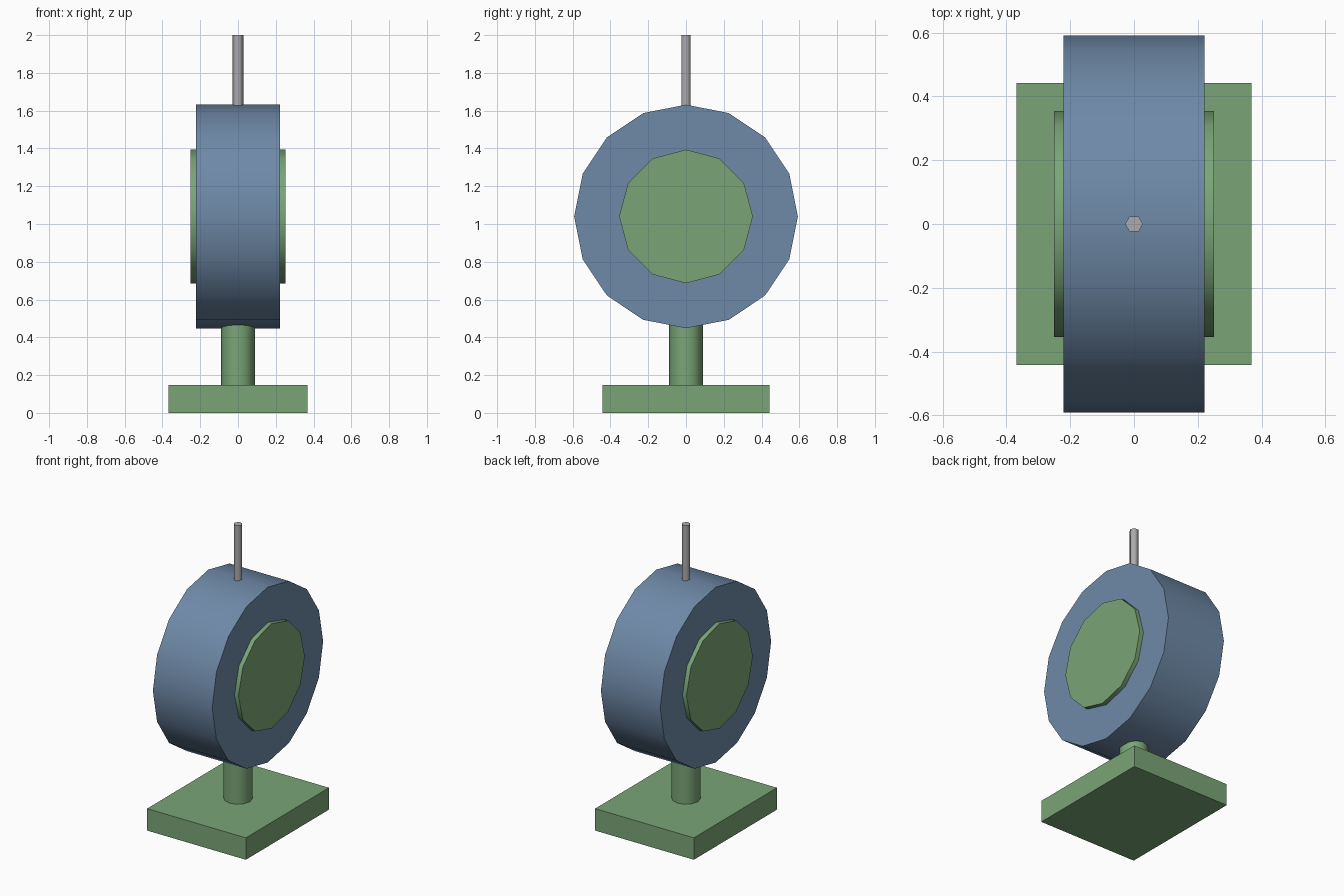
import bpy
from math import pi, radians

cube = bpy.data.objects.get("Cube")
if cube:
    bpy.data.objects.remove(cube, do_unlink=True)


def material(name, rgb):
    linear = [((c / 255 + 0.055) / 1.055) ** 2.4 for c in rgb]
    mat = bpy.data.materials.new(name)
    mat.use_nodes = True
    mat.diffuse_color = (*linear, 1)
    mat.node_tree.nodes["Principled BSDF"].inputs["Base Color"].default_value = (*linear, 1)
    return mat


green = material("sage green", (122, 165, 119))
blue = material("slate blue", (110, 137, 167))
grey = material("light grey", (172, 170, 172))


def finish(name, mat):
    obj = bpy.context.object
    obj.name = obj.data.name = name
    obj.data.materials.append(mat)
    return obj


def cylinder(name, mat, sides, radius, depth, z, rotation=(0, 0, 0)):
    bpy.ops.mesh.primitive_cylinder_add(vertices=sides, radius=radius, depth=depth,
                                        location=(0, 0, z), rotation=rotation)
    bpy.ops.object.transform_apply(location=False, rotation=True, scale=False)
    bpy.ops.object.shade_smooth_by_angle(angle=radians(65))
    return finish(name, mat)


# Base slab
bpy.ops.mesh.primitive_cube_add(size=1, location=(0, 0, 0.074))
bpy.context.object.scale = (0.738, 0.886, 0.148)
bpy.ops.object.transform_apply(location=False, rotation=False, scale=True)
finish("base", green)

# Post reaching into the drum
cylinder("post", green, 12, 0.089, 0.46, 0.37)

# Drum and the hub that shows on both sides, axis along x
axle = (0, pi / 2, 0)
cylinder("drum", blue, 16, 0.592, 0.443, 1.04, axle)
cylinder("hub", green, 12, 0.354, 0.502, 1.04, axle)

# Thin upright rod with corners towards the sides
cylinder("rod", grey, 6, 0.028, 0.42, 1.79, (0, 0, pi / 2))
